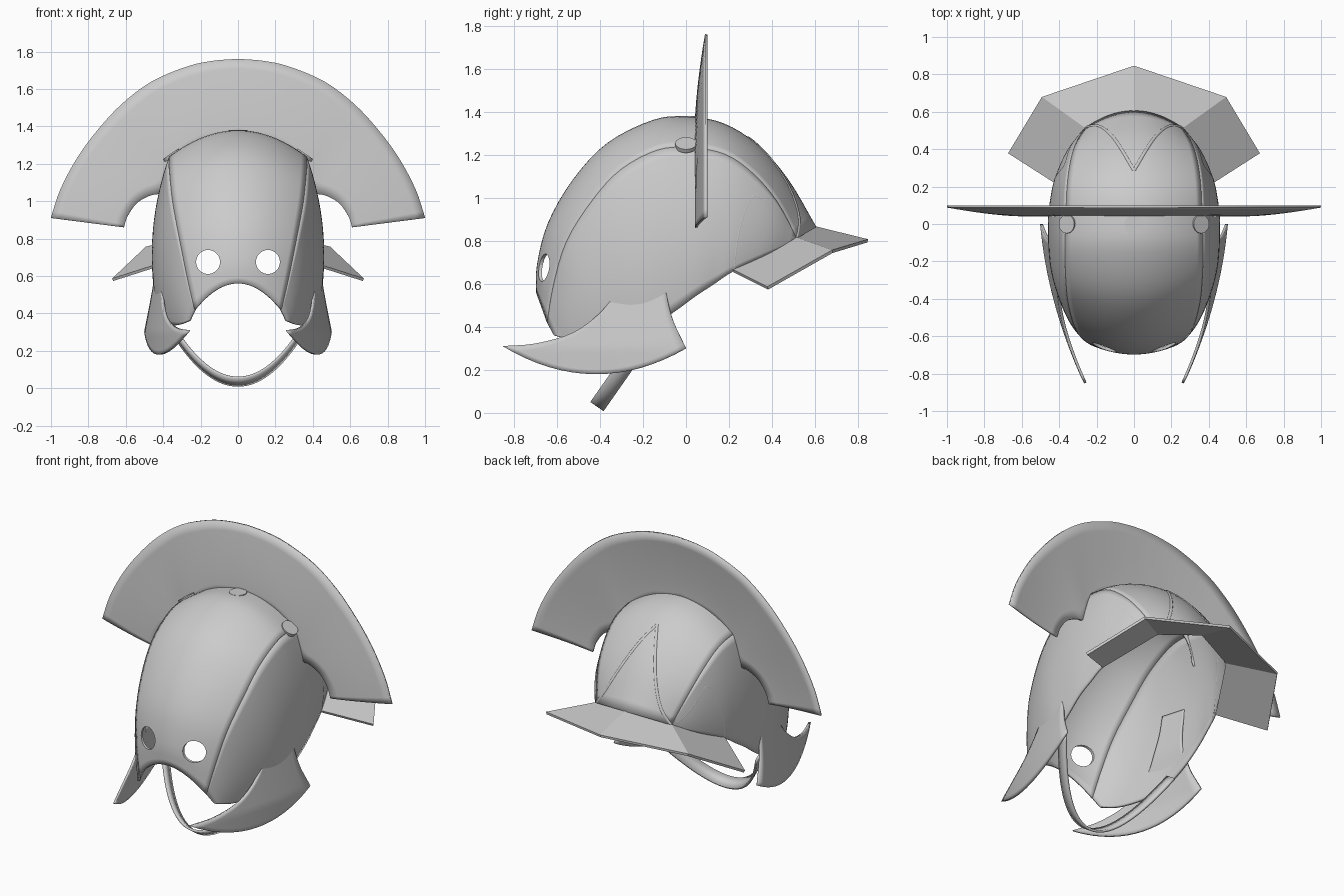
import bpy, math
from mathutils import Vector

if "Cube" in bpy.data.objects:
    bpy.data.objects.remove(bpy.data.objects["Cube"], do_unlink=True)

steel = bpy.data.materials.new("plain grey metal")
steel.use_nodes = True
GREY = (0.6, 0.6, 0.6, 1)
steel.diffuse_color = GREY
steel.node_tree.nodes["Principled BSDF"].inputs["Base Color"].default_value = GREY


def spline(pts, t):
    """Point at t in 0..1 on a smooth curve through pts."""
    p = [Vector(q) for q in pts]
    p = [2 * p[0] - p[1]] + p + [2 * p[-1] - p[-2]]
    f = min(max(t, 0), 1) * (len(pts) - 1)
    i = min(int(f), len(pts) - 2)
    f -= i
    a, b, c, d = p[i:i + 4]
    return 0.5 * (2 * b + (c - a) * f + (2 * a - 5 * b + 4 * c - d) * f ** 2
                  + (3 * b - a - 3 * c + d) * f ** 3)


def sheet(name, func, nu, nv, thick, offset=0, smooth=True):
    """Thin sheet from func(u, v) with u and v in 0..1."""
    verts = [func(i / nu, j / nv) for i in range(nu + 1) for j in range(nv + 1)]
    w = nv + 1
    faces = [(i * w + j, i * w + j + 1, i * w + w + j + 1, i * w + w + j)
             for i in range(nu) for j in range(nv)]
    me = bpy.data.meshes.new(name)
    me.from_pydata(verts, [], faces)
    me.materials.append(steel)
    ob = bpy.data.objects.new(name, me)
    bpy.context.collection.objects.link(ob)
    bpy.ops.object.select_all(action='DESELECT')
    ob.select_set(True)
    bpy.context.view_layer.objects.active = ob
    if smooth:
        bpy.ops.object.shade_smooth_by_angle(angle=math.radians(35))
    mod = ob.modifiers.new("thickness", 'SOLIDIFY')
    mod.thickness, mod.offset = thick, offset
    return ob


def trim(name, pts, radius):
    """Fine raised edge along pts."""
    cu = bpy.data.curves.new(name, 'CURVE')
    cu.dimensions = '3D'
    cu.bevel_depth, cu.bevel_resolution = radius, 1
    sp = cu.splines.new('POLY')
    sp.points.add(len(pts) - 1)
    for q, p in zip(sp.points, pts):
        q.co = (*p, 1)
    cu.materials.append(steel)
    bpy.context.collection.objects.link(bpy.data.objects.new(name, cu))


def mirrored(p, side):
    return Vector((p[0] * side, p[1], p[2]))


# Guide curves of the bowl, from brow over the top to the nape
CENTRE = [(0, -.69, .56), (0, -.685, .69), (0, -.635, .88), (0, -.52, 1.08),
          (0, -.36, 1.25), (0, -.15, 1.355), (0, 0, 1.37), (0, .17, 1.34),
          (0, .33, 1.24), (0, .47, 1.08), (0, .6, .86)]
RIDGE = [(.23, -.64, .42), (.27, -.61, .6), (.31, -.55, .8), (.345, -.43, .99),
         (.36, -.3, 1.13), (.365, -.13, 1.22), (.36, .02, 1.23), (.355, .18, 1.2),
         (.34, .31, 1.11), (.31, .42, .98), (.255, .51, .81)]
RIM = [(.26, -.61, .36), (.31, -.52, .34), (.36, -.4, .34), (.4, -.28, .36),
       (.425, -.18, .4), (.435, -.07, .46), (.44, .04, .54), (.43, .13, .6),
       (.415, .22, .66), (.35, .38, .74), (.26, .505, .8)]


def crown_at(t, u):
    c, r = spline(CENTRE, t), spline(RIDGE, t)
    p = c.lerp(r, u * u)
    p.x = u * r.x
    return p


def side_at(t, s):
    p = spline(RIDGE, t).lerp(spline(RIM, t), s)
    p.x += 4 * s * (1 - s) * .045 * math.sin(math.pi * t)
    return p


# Bowl
crown = sheet("crown", lambda t, v: crown_at(t, 2 * v - 1), 40, 24, .015)
for side, word in ((1, "left"), (-1, "right")):
    sheet(word + "_side_panel", lambda t, s: mirrored(side_at(t, s), side), 40, 16, .015)

# Eye holes
for x in (-.16, .16):
    bpy.ops.mesh.primitive_cylinder_add(vertices=32, radius=.064, depth=.4,
                                        location=(x, -.65, .675), rotation=(math.pi / 2, 0, 0))
    cutter = bpy.context.object
    cutter.name = "eye_hole_cutter"
    cutter.hide_render = True
    cutter.hide_set(True)
    cut = crown.modifiers.new("eye_hole", 'BOOLEAN')
    cut.object, cut.operation, cut.solver = cutter, 'DIFFERENCE', 'EXACT'

# Raised edges on the back: V on the crown and a pointed arch on each side
V_EDGE = [(0, .77, 0), (.33, .89, 0), (.65, .96, 0), (1, 1, 0)]
ARCH = [(1, .8, 0), (.6, .79, 0), (.2, .815, 0), (.25, .88, 0), (.4, .95, 0), (.5, 1, 0)]
for side, word in ((1, "left"), (-1, "right")):
    v = [spline(V_EDGE, i / 20) for i in range(21)]
    trim(word + "_nape_edge", [mirrored(crown_at(q.y, q.x), side) for q in v], .012)
    a = [spline(ARCH, i / 20) for i in range(21)]
    trim(word + "_arch_edge", [mirrored(side_at(q.y, q.x), side) for q in a], .009)

# Transverse crest, a shallow dish
CREST_IN = [(.61, .86, 0), (.59, .92, 0), (.54, .99, 0), (.47, 1.03, 0), (.4, 1.05, 0),
            (.38, 1.14, 0), (.33, 1.22, 0), (.2, 1.3, 0), (0, 1.34, 0)]
CREST_OUT = [(1, .91, 0), (.95, 1.06, 0), (.86, 1.23, 0), (.75, 1.38, 0), (.62, 1.52, 0),
             (.46, 1.64, 0), (.27, 1.72, 0), (.13, 1.75, 0), (0, 1.76, 0)]


def crest_at(t, v):
    k = 1 - abs(2 * t - 1)
    p = spline(CREST_IN, k).lerp(spline(CREST_OUT, k), v)
    return (p.x if t < .5 else -p.x, .047 + .047 * v ** 1.5, p.y)


sheet("crest", crest_at, 64, 8, .012)

# Crest mounting discs
for x, z, tilt in ((0, 1.37, 0), (.355, 1.245, .6), (-.355, 1.245, -.6)):
    bpy.ops.mesh.primitive_cylinder_add(vertices=24, radius=.05, depth=.02,
                                        location=(x, 0, z), rotation=(0, tilt, 0))
    bpy.context.object.name = "crest_mount"
    bpy.context.object.data.materials.append(steel)

# Neck guard
GUARD_IN = [(.42, .22, .66), (.255, .51, .81), (0, .6, .86)]
GUARD_OUT = [(.67, .38, .58), (.49, .68, .75), (0, .845, .8)]


def guard_at(t, v):
    i = round(t * 4)
    k = min(i, 4 - i)
    p = Vector(GUARD_IN[k]).lerp(Vector(GUARD_OUT[k]), v)
    return mirrored(p, 1 if i < 3 else -1)


sheet("neck_guard", guard_at, 4, 1, .015, smooth=False)

# Cheek guards
CHEEK_FRONT = [(0, -.24, .845), (0, -.27, .7), (0, -.35, .52), (0, -.5, .385),
               (0, -.68, .325), (0, -.85, .31)]
CHEEK_BACK = [(0, -.08, .83), (0, -.1, .65), (0, -.07, .46), (0, 0, .3)]


def cheek_at(t, v):
    p = spline(CHEEK_FRONT, t).lerp(spline(CHEEK_BACK, t), v)
    p.z -= 4 * v * (1 - v) * .125 * t * t
    flare = min(max((p.z - .3) / .3, 0), 1)
    p.x = .495 + .09 * p.y - .217 * p.y ** 2 - .045 * flare
    return p


for side, word in ((1, "left"), (-1, "right")):
    sheet(word + "_cheek_guard", lambda t, v: mirrored(cheek_at(t, v), side), 24, 16, .014)


# Chin strap
def strap_at(t, v):
    x = .4 * (2 * t - 1)
    z = .035 + 2.3 * x * x
    w = .075 * (v - .5)
    return (x, -.41 + .7 * (z - .035) + .82 * w, z - .57 * w)


sheet("chin_strap", strap_at, 40, 1, .014)
